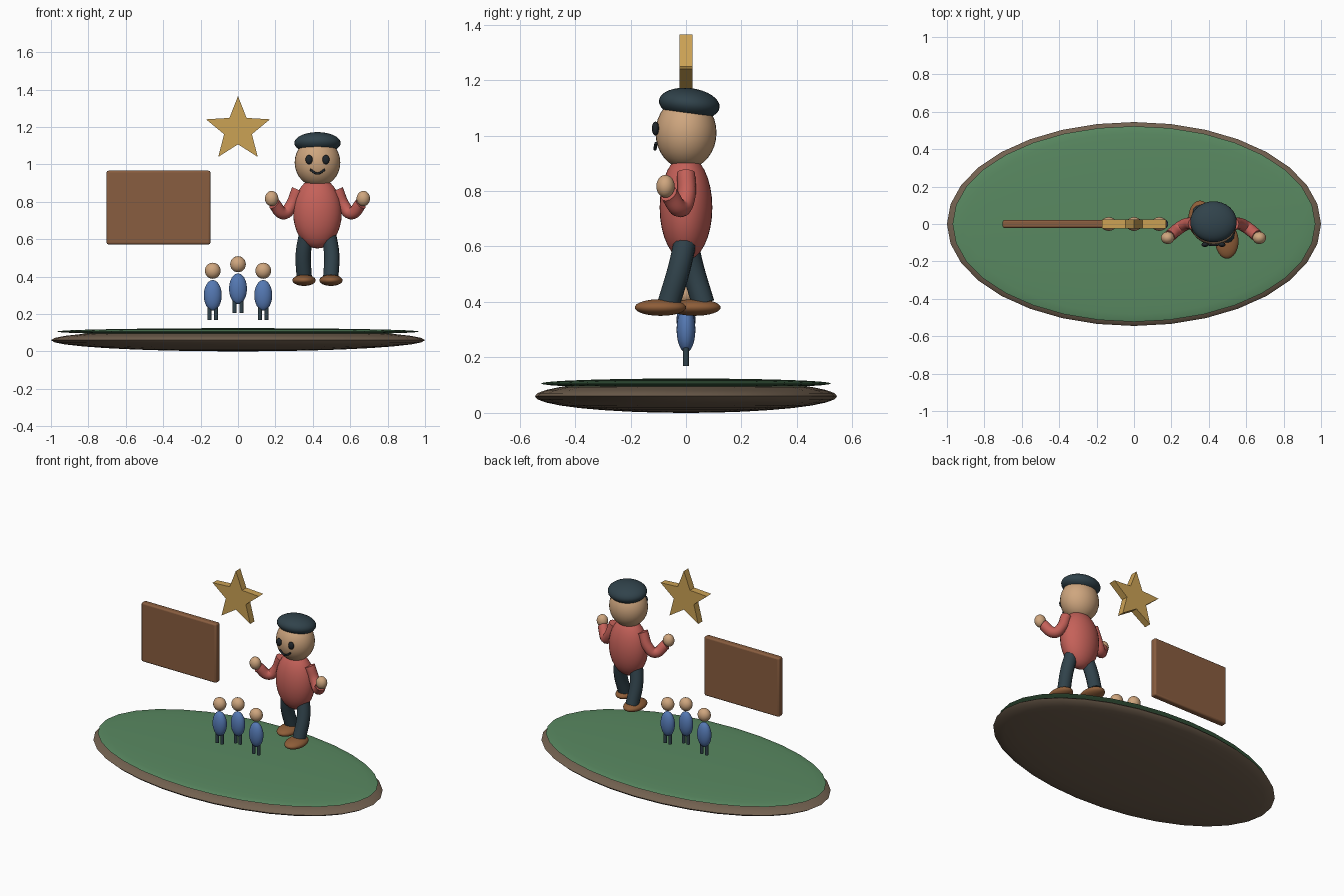
import bpy, math
from math import sin, cos, pi

if "Cube" in bpy.data.objects:
    bpy.data.objects.remove(bpy.data.objects["Cube"])


def material(name, rgb):
    m = bpy.data.materials.new(name)
    m.diffuse_color = (*rgb, 1)
    m.use_nodes = True
    m.node_tree.nodes["Principled BSDF"].inputs["Base Color"].default_value = m.diffuse_color
    return m


GREEN = material("grass_green", (0.10, 0.25, 0.12))
EARTH = material("earth", (0.17, 0.12, 0.08))
WOOD = material("wood", (0.25, 0.11, 0.05))
GOLD = material("gold", (0.60, 0.36, 0.09))
SKIN = material("skin", (0.62, 0.38, 0.21))
RED = material("red", (0.56, 0.12, 0.10))
DARK = material("dark_slate", (0.03, 0.055, 0.07))
BLUE = material("blue", (0.09, 0.19, 0.45))
SHOE = material("shoe_brown", (0.27, 0.11, 0.04))
BLACK = material("black", (0.015, 0.02, 0.025))


def finish(name, mat, smooth=True):
    ob = bpy.context.object
    ob.name = name
    ob.data.materials.append(mat)
    if smooth:
        bpy.ops.object.shade_smooth_by_angle(angle=math.radians(40))
    return ob


def ellipsoid(name, loc, radii, mat, tilt=0, seg=32, rings=16):
    bpy.ops.mesh.primitive_uv_sphere_add(segments=seg, ring_count=rings, radius=1,
                                         location=loc, rotation=(tilt, 0, 0))
    bpy.context.object.scale = radii
    bpy.ops.object.transform_apply(location=False, rotation=True, scale=True)
    return finish(name, mat)


def tube(name, points, radius, mat):
    cu = bpy.data.curves.new(name, 'CURVE')
    cu.dimensions = '3D'
    cu.bevel_depth = radius
    cu.bevel_resolution = 4
    cu.resolution_u = 8
    cu.use_fill_caps = True
    sp = cu.splines.new('BEZIER')
    sp.bezier_points.add(len(points) - 1)
    for bp, p in zip(sp.bezier_points, points):
        bp.co = p
        bp.handle_left_type = bp.handle_right_type = 'AUTO'
    ob = bpy.data.objects.new(name, cu)
    bpy.context.collection.objects.link(ob)
    bpy.ops.object.select_all(action='DESELECT')
    ob.select_set(True)
    bpy.context.view_layer.objects.active = ob
    bpy.ops.object.convert(target='MESH')
    return finish(name, mat)


# Oval ground: earth with a thin grass layer
ellipsoid("earth_base", (0, 0, 0.06), (1.0, 0.545, 0.06), EARTH)
ellipsoid("grass_top", (0, 0, 0.106), (0.97, 0.523, 0.018), GREEN)

# Floating board with rounded edges
bpy.ops.mesh.primitive_cube_add(size=1, location=(-0.425, 0, 0.769))
bpy.context.object.scale = (0.555, 0.042, 0.394)
bpy.ops.object.transform_apply(location=False, rotation=False, scale=True)
board = finish("board", WOOD, False)
bev = board.modifiers.new("bevel", 'BEVEL')
bev.width, bev.segments = 0.01, 3
bpy.ops.object.shade_smooth_by_angle(angle=math.radians(40))

# Extruded five-point star
ring = []
for i in range(10):
    r, a = (0.078 if i % 2 else 0.18), pi / 2 + i * pi / 5
    ring.append((r * cos(a), r * sin(a)))
verts = [(x, y, z) for y in (-0.023, 0.023) for x, z in ring]
faces = [list(range(10)), list(range(19, 9, -1))]
faces += [[(i + 1) % 10, i, i + 10, (i + 1) % 10 + 10] for i in range(10)]
me = bpy.data.meshes.new("star")
me.from_pydata(verts, [], faces)
star = bpy.data.objects.new("star", me)
star.location = (0, 0, 1.185)
me.materials.append(GOLD)
bpy.context.collection.objects.link(star)

# Three small figures
for n, (x, dz) in enumerate([(-0.135, 0), (0, 0.035), (0.135, 0)], 1):
    ellipsoid(f"small_body_{n}", (x, 0, 0.30 + dz), (0.048, 0.034, 0.082), BLUE, seg=24, rings=12)
    ellipsoid(f"small_head_{n}", (x, 0, 0.431 + dz), (0.042, 0.037, 0.043), SKIN, seg=24, rings=12)
    for s in (-1, 1):
        lx = x + s * 0.018
        tube(f"small_leg_{n}", [(lx, 0, 0.169 + dz), (lx, 0, 0.26 + dz)], 0.011, DARK)

# Large figure: torso, head and cap of hair
CX = 0.425
ellipsoid("torso", (CX, 0, 0.74), (0.13, 0.095, 0.19), RED)
ellipsoid("head", (CX, 0, 1.01), (0.122, 0.11, 0.13), SKIN)
ellipsoid("hair", (CX, 0.012, 1.114), (0.124, 0.11, 0.057), DARK, tilt=math.radians(-7))

# Face
tube("mouth", [(CX - 0.04, -0.108, 0.972), (CX, -0.112, 0.951), (CX + 0.04, -0.108, 0.972)],
     0.006, BLACK)

# Mirrored limbs; the right leg steps forward, the left one back
for s in (-1, 1):
    ellipsoid("eye", (CX + s * 0.045, -0.110, 1.025), (0.019, 0.013, 0.025), BLACK, seg=16, rings=10)
    tube("arm", [(CX + s * 0.105, 0, 0.865), (CX + s * 0.143, 0.0, 0.775),
                 (CX + s * 0.180, -0.02, 0.738), (CX + s * 0.232, -0.062, 0.79)], 0.033, RED)
    ellipsoid("hand", (CX + s * 0.245, -0.074, 0.817), (0.036, 0.033, 0.041), SKIN, seg=24, rings=12)
    step = -0.062 * s
    tube("leg", [(CX + s * 0.058, 0, 0.63), (CX + s * 0.076, step * 0.4, 0.52),
                 (CX + s * 0.071, step, 0.395)], 0.041, DARK)
    ellipsoid("shoe", (CX + s * 0.072, step - 0.03, 0.38), (0.062, 0.093, 0.03), SHOE)
